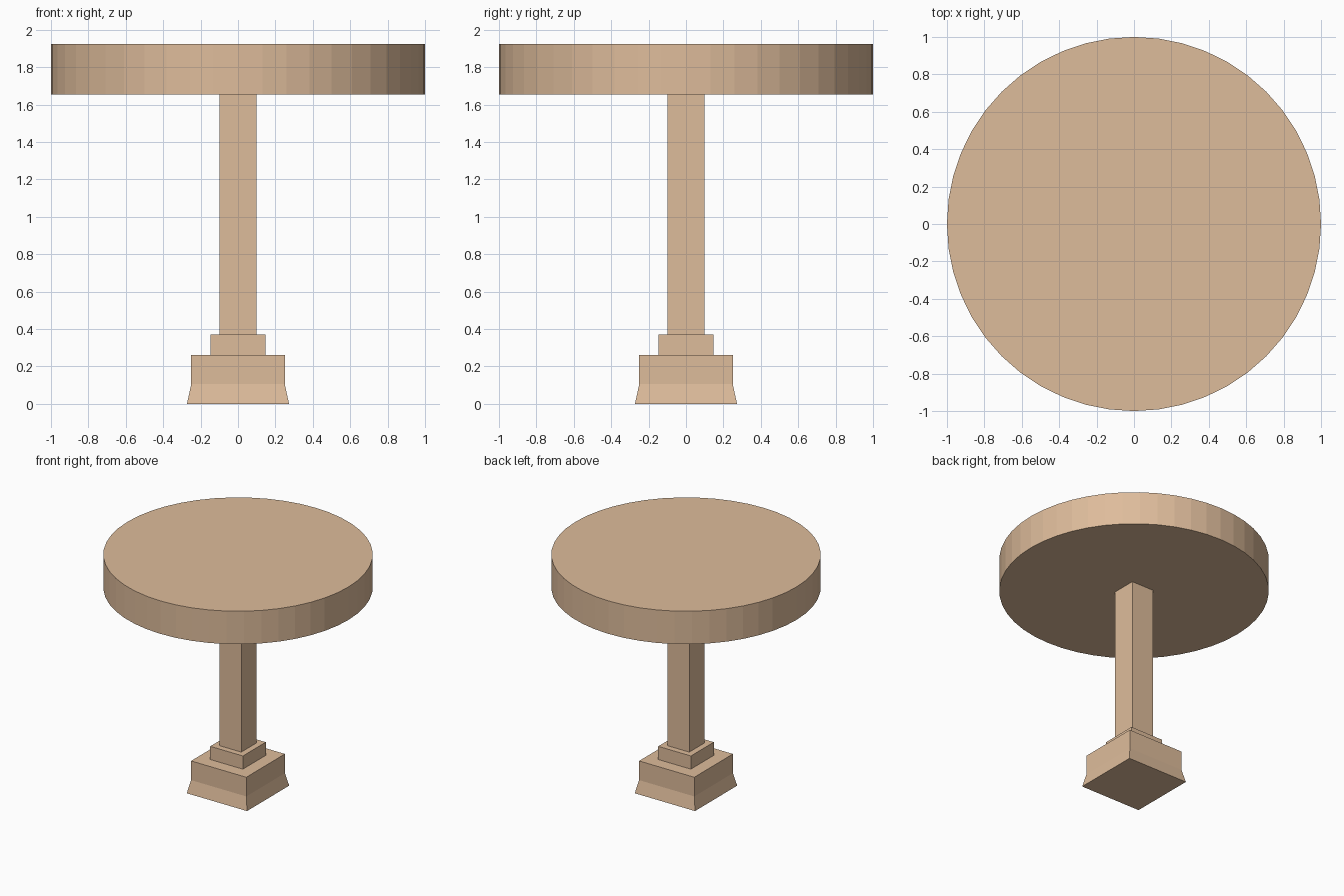
import bpy
import bmesh
from math import cos, sin, pi

cube = bpy.data.objects.get("Cube")
if cube:
    bpy.data.objects.remove(cube, do_unlink=True)

# One tan wood colour for the whole table
wood = bpy.data.materials.new("tan wood")
colour = (0.73, 0.503, 0.328, 1)
wood.use_nodes = True
wood.diffuse_color = colour
wood.node_tree.nodes["Principled BSDF"].inputs["Base Color"].default_value = colour


def stack(name, sides, profile, start=0.0):
    """Closed prism made of rings; profile lists (radius to corner, z) upwards."""
    bm = bmesh.new()
    rings = []
    for radius, z in profile:
        angles = [start + 2 * pi * i / sides for i in range(sides)]
        rings.append([bm.verts.new((radius * cos(a), radius * sin(a), z)) for a in angles])
    for low, high in zip(rings, rings[1:]):
        for i in range(sides):
            j = (i + 1) % sides
            bm.faces.new((low[i], low[j], high[j], high[i]))
    bm.faces.new(rings[0][::-1])
    bm.faces.new(rings[-1])
    mesh = bpy.data.meshes.new(name)
    bm.to_mesh(mesh)
    bm.free()
    mesh.materials.append(wood)
    obj = bpy.data.objects.new(name, mesh)
    bpy.context.collection.objects.link(obj)
    return obj


def square(name, profile):
    """Square stack; profile lists (half width, z)."""
    return stack(name, 4, [(w * 2 ** 0.5, z) for w, z in profile], pi / 4)


# Pedestal with flared foot, collar, post and round top
square("base", [(0.273, 0), (0.25, 0.105), (0.25, 0.262)])
square("collar", [(0.148, 0.262), (0.148, 0.37)])
square("post", [(0.099, 0.37), (0.099, 1.655)])
stack("tabletop", 48, [(1, 1.655), (1, 1.925)])
